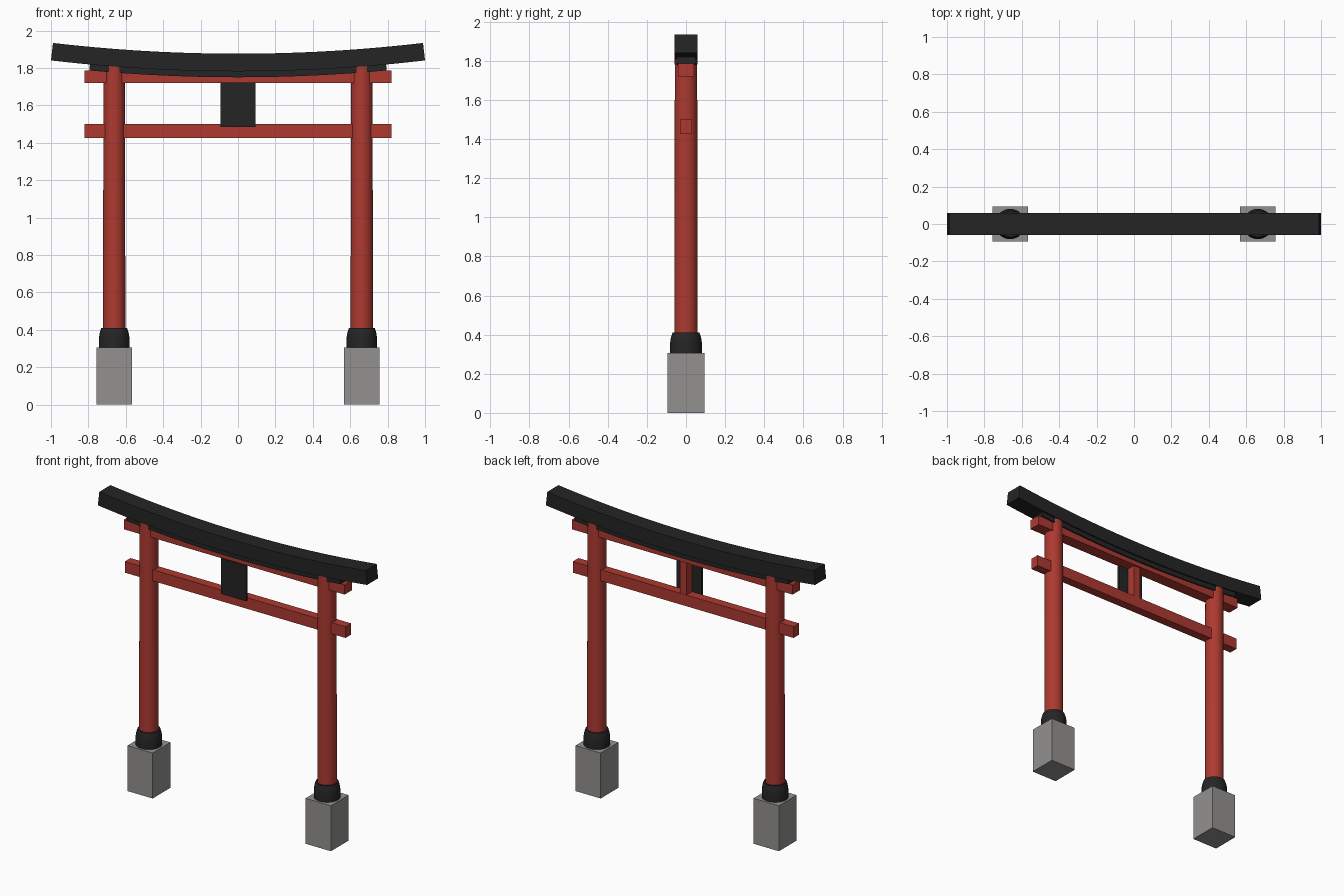
import bpy
import bmesh
import math
from mathutils import Vector

if "Cube" in bpy.data.objects:
    bpy.data.objects.remove(bpy.data.objects["Cube"], do_unlink=True)


def material(name, rgb):
    mat = bpy.data.materials.new(name)
    mat.use_nodes = True
    color = (*rgb, 1)
    mat.diffuse_color = color
    mat.node_tree.nodes["Principled BSDF"].inputs["Base Color"].default_value = color
    return mat


RED = material("vermilion_red", (0.42, 0.042, 0.03))
BLACK = material("charcoal_black", (0.018, 0.018, 0.018))
GREY = material("stone_grey", (0.29, 0.285, 0.275))


def finish(name, bm, mat, smooth=False):
    bmesh.ops.recalc_face_normals(bm, faces=bm.faces)
    mesh = bpy.data.meshes.new(name)
    bm.to_mesh(mesh)
    bm.free()
    mesh.materials.append(mat)
    obj = bpy.data.objects.new(name, mesh)
    bpy.context.collection.objects.link(obj)
    if smooth:
        bpy.ops.object.select_all(action="DESELECT")
        obj.select_set(True)
        bpy.context.view_layer.objects.active = obj
        bpy.ops.object.shade_smooth_by_angle(angle=math.radians(40))
    return obj


def box(name, low, high, mat):
    low, high = Vector(low), Vector(high)
    bm = bmesh.new()
    bmesh.ops.create_cube(bm, size=1)
    bmesh.ops.scale(bm, vec=high - low, verts=bm.verts)
    bmesh.ops.translate(bm, vec=(low + high) / 2, verts=bm.verts)
    return finish(name, bm, mat)


def turned(name, x, profile, mat, sides=32):
    """Closed round part from (radius, height) pairs."""
    bm = bmesh.new()
    rings = []
    for r, z in profile:
        angles = [math.tau * i / sides for i in range(sides)]
        rings.append([bm.verts.new((x + r * math.cos(a), r * math.sin(a), z)) for a in angles])
    for a, b in zip(rings, rings[1:]):
        for i in range(sides):
            j = (i + 1) % sides
            bm.faces.new((a[i], a[j], b[j], b[i]))
    bm.faces.new(rings[0])
    bm.faces.new(rings[-1])
    return finish(name, bm, mat, smooth=True)


def curved_beam(name, half_length, half_depth, base, thickness, mat, steps=24):
    """Beam swept along a shallow upward arc, ends square to the arc."""
    rise = 0.058
    bm = bmesh.new()
    sections = []
    for i in range(steps + 1):
        x = half_length * (2 * i / steps - 1)
        bottom = Vector((x, 0, base + rise * x * x))
        normal = Vector((-2 * rise * x, 0, 1)).normalized()
        top = bottom + normal * thickness
        side = Vector((0, half_depth, 0))
        sections.append([bm.verts.new(p) for p in
                         (bottom - side, bottom + side, top + side, top - side)])
    for a, b in zip(sections, sections[1:]):
        for i in range(4):
            j = (i + 1) % 4
            bm.faces.new((a[i], a[j], b[j], b[i]))
    bm.faces.new(sections[0])
    bm.faces.new(sections[-1])
    return finish(name, bm, mat, smooth=True)


# Posts with their collars and stone footings
for side, x in (("left", 0.662), ("right", -0.662)):
    box(f"{side}_footing", (x - 0.094, -0.094, 0), (x + 0.094, 0.094, 0.305), GREY)
    turned(f"{side}_collar", x,
           [(0.081, 0.3), (0.081, 0.36), (0.077, 0.385), (0.069, 0.41)], BLACK)
    turned(f"{side}_post", x, [(0.06, 0.4), (0.057, 1.84)], RED)

# Straight tie beams
box("lower_tie_beam", (-0.82, -0.03, 1.425), (0.82, 0.03, 1.5), RED)
box("upper_tie_beam", (-0.82, -0.04, 1.72), (0.82, 0.04, 1.785), RED)

# Centre strut and plaque
box("centre_strut", (-0.025, -0.028, 1.49), (0.025, 0.028, 1.73), RED)
box("plaque", (-0.093, -0.05, 1.485), (0.093, -0.03, 1.722), BLACK)

# Curved lintels
curved_beam("lower_lintel", 0.795, 0.049, 1.75, 0.045, BLACK)
curved_beam("top_lintel", 1.0, 0.059, 1.782, 0.094, BLACK)
